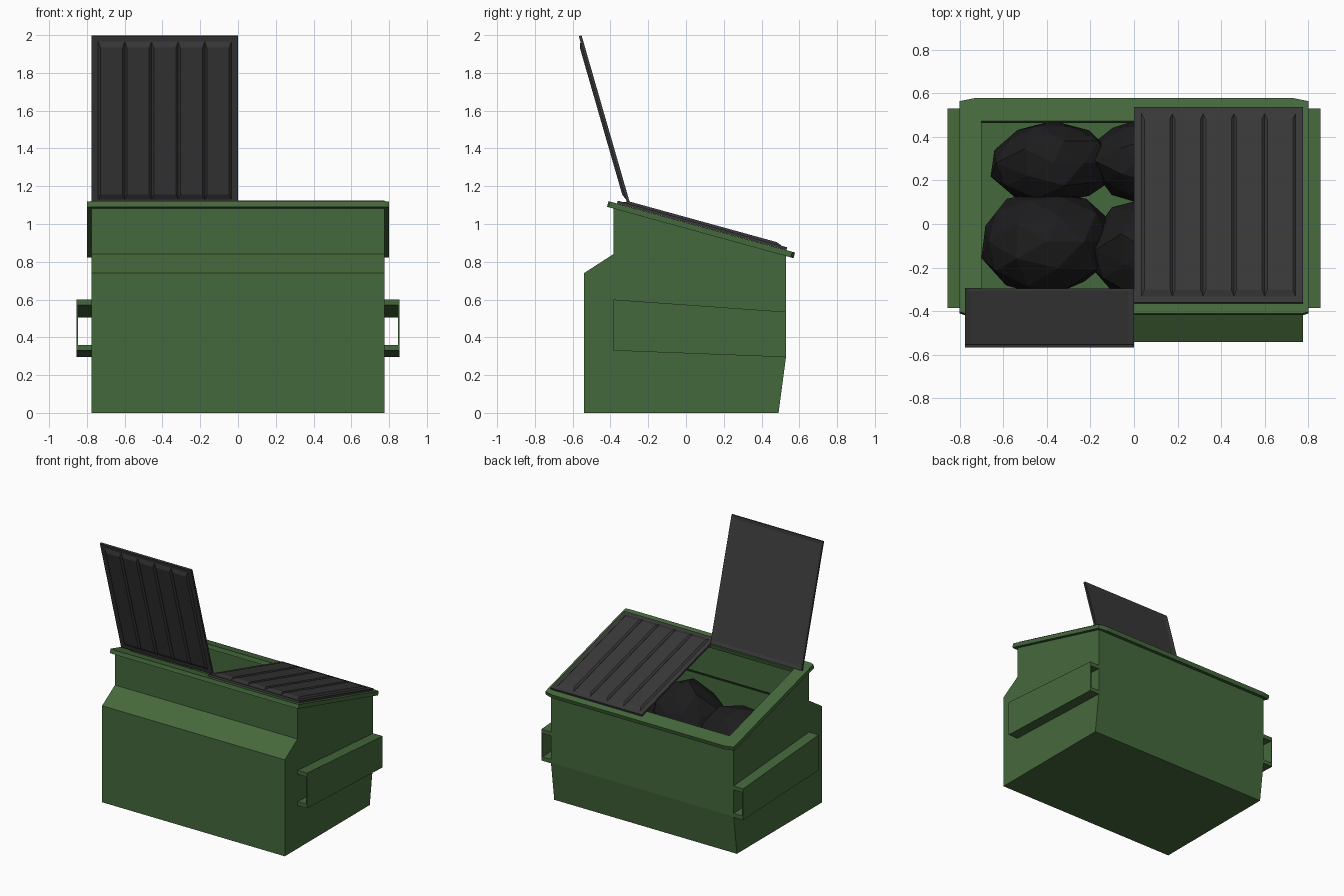
import bpy, bmesh, math, random
from mathutils import Matrix, Vector

if "Cube" in bpy.data.objects:
    bpy.data.objects.remove(bpy.data.objects["Cube"])

random.seed(4)
SLOPE = math.radians(-15.4)


def material(name, rgb):
    m = bpy.data.materials.new(name)
    m.diffuse_color = (*rgb, 1)
    m.use_nodes = True
    m.node_tree.nodes["Principled BSDF"].inputs["Base Color"].default_value = m.diffuse_color
    return m


GREEN = material("green_paint", (0.06, 0.14, 0.045))
PLASTIC = material("dark_plastic", (0.04, 0.04, 0.04))
BAG = material("black_bag", (0.012, 0.012, 0.013))


def finish(name, bm, mat):
    bmesh.ops.recalc_face_normals(bm, faces=bm.faces)
    me = bpy.data.meshes.new(name)
    bm.to_mesh(me)
    bm.free()
    me.materials.append(mat)
    ob = bpy.data.objects.new(name, me)
    bpy.context.collection.objects.link(ob)
    return ob


def extrude(bm, pts, vec):
    f = bm.faces.new([bm.verts.new(p) for p in pts])
    r = bmesh.ops.extrude_face_region(bm, geom=[f])
    bmesh.ops.translate(bm, vec=vec, verts=[v for v in r["geom"] if isinstance(v, bmesh.types.BMVert)])


def side_prism(name, profile, x0, x1, mat):
    """Extrude a (y, z) profile from x0 to x1."""
    bm = bmesh.new()
    extrude(bm, [(x0, y, z) for y, z in profile], (x1 - x0, 0, 0))
    return finish(name, bm, mat)


def flat_prism(name, outline, z0, z1, mat):
    """Extrude an (x, y) outline from z0 to z1."""
    bm = bmesh.new()
    extrude(bm, [(x, y, z0) for x, y in outline], (0, 0, z1 - z0))
    return finish(name, bm, mat)


def cut(ob, cutter):
    mod = ob.modifiers.new("cut", "BOOLEAN")
    mod.operation = "DIFFERENCE"
    mod.solver = "EXACT"
    mod.object = cutter
    bpy.context.view_layer.objects.active = ob
    bpy.ops.object.modifier_apply(modifier=mod.name)
    bpy.data.objects.remove(cutter)


# Hollow container body
body = side_prism("container_body", [(-.54, 0), (.49, 0), (.53, .30), (.53, .83), (-.385, 1.085),
                                     (-.385, .84), (-.54, .74)], -.775, .775, GREEN)
cut(body, side_prism("cavity", [(-.51, .03), (.463, .03), (.50, .30), (.50, 1.4), (-.355, 1.4),
                                (-.355, .825), (-.51, .725)], -.745, .745, GREEN))

# Sloping rim frame with clipped corners
L = 1.024
right = [(.775, 0), (.80, .008), (.80, L - .015), (.73, L)]
rim = flat_prism("rim", right + [(-x, y) for x, y in reversed(right)], 0, .031, GREEN)
cut(rim, flat_prism("rim_hole", [(-.70, .108), (.70, .108), (.70, .914), (-.70, .914)], -.1, .1, GREEN))
rim.data.transform(Matrix.Translation((0, -.418, 1.091)) @ Matrix.Rotation(SLOPE, 4, "X"))

# Fork sleeves: top, bottom and outer plates on each side
F, B = -.385, .53
for s, side in ((1, "right"), (-1, "left")):
    side_prism("sleeve_top_" + side, [(F, .57), (B, .505), (B, .535), (F, .60)], s * .77, s * .847, GREEN)
    side_prism("sleeve_bottom_" + side, [(F, .33), (B, .295), (B, .325), (F, .36)], s * .77, s * .847, GREEN)
    side_prism("sleeve_outer_" + side, [(F, .33), (B, .295), (B, .535), (F, .60)], s * .847, s * .856, GREEN)


def lid(name, x0, pivot, angle):
    W, H, T = .775, .93, .015
    bm = bmesh.new()
    extrude(bm, [(0, 0, 0), (W, 0, 0), (W, H, 0), (0, H, 0)], (0, 0, T))
    bmesh.ops.recalc_face_normals(bm, faces=bm.faces)
    # Recessed underside
    under = [f for f in bm.faces if f.normal.z < -.9]
    bmesh.ops.inset_region(bm, faces=under, thickness=.036)
    bmesh.ops.translate(bm, vec=(0, 0, .006), verts=under[0].verts)
    # Five raised panels with bevelled ends
    step = (W - .07) / 5
    for i in range(5):
        a, b = .035 + i * step, .035 + (i + 1) * step
        low = [bm.verts.new((x, y, T)) for x, y in ((a, .03), (b, .03), (b, H - .03), (a, H - .03))]
        top = [bm.verts.new((x, y, T + .012)) for x, y in
               ((a + .012, .06), (b - .012, .06), (b - .012, H - .06), (a + .012, H - .06))]
        bm.faces.new(top)
        for k in range(4):
            n = (k + 1) % 4
            bm.faces.new((low[k], low[n], top[n], top[k]))
    bm.transform(Matrix.Translation((x0, *pivot)) @ Matrix.Rotation(angle, 4, "X"))
    return finish(name, bm, PLASTIC)


lid("closed_lid", 0, (-.365, 1.109), SLOPE)
lid("open_lid", -.775, (-.295, 1.105), math.radians(106.1))

# Crumpled rubbish bags: centre, radii
bags = [((-.40, -.08, .50), (.32, .25, .31)), ((-.37, .28, .46), (.30, .20, .27)),
        ((.04, .29, .47), (.25, .20, .29)), ((.06, -.12, .54), (.27, .24, .33)),
        ((.45, .0, .42), (.27, .30, .30))]
for i, (c, r) in enumerate(bags):
    bm = bmesh.new()
    bmesh.ops.create_icosphere(bm, subdivisions=2, radius=1)
    for v in bm.verts:
        k = random.uniform(.90, 1.04)
        v.co = Vector(c) + Vector([v.co[j] * r[j] * k for j in range(3)])
    finish(f"rubbish_bag_{i + 1}", bm, BAG)
